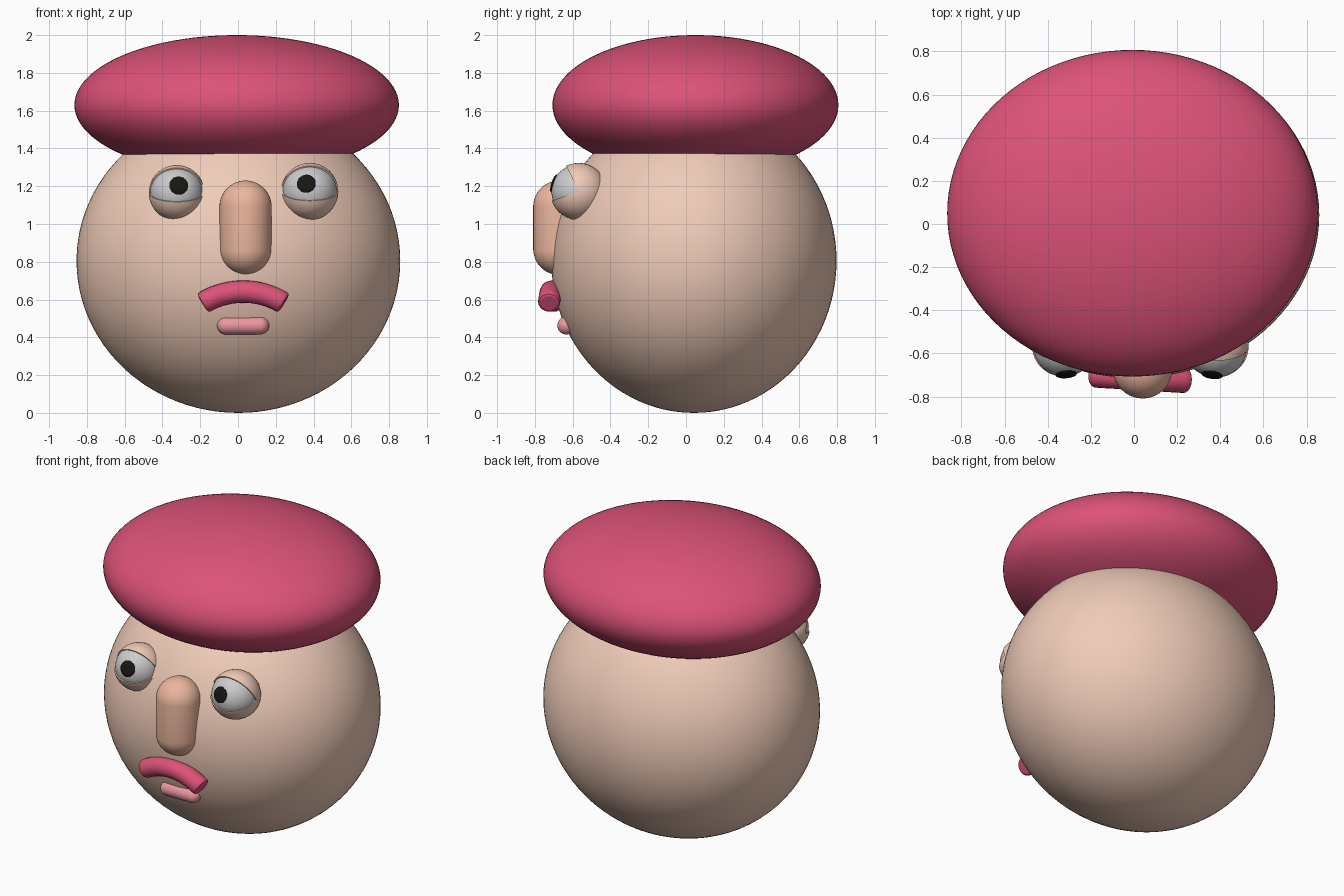
import bpy, bmesh
from math import sin, cos, pi, radians
from mathutils import Vector, Matrix

if "Cube" in bpy.data.objects:
    bpy.data.objects.remove(bpy.data.objects["Cube"])


def material(name, rgb):
    m = bpy.data.materials.new(name)
    m.diffuse_color = (*rgb, 1)
    m.use_nodes = True
    m.node_tree.nodes["Principled BSDF"].inputs["Base Color"].default_value = m.diffuse_color
    return m


SKIN = material("skin", (0.87, 0.60, 0.48))
NOSE = material("nose_skin", (0.84, 0.47, 0.34))
ROSE = material("rose", (0.72, 0.085, 0.19))
PINK = material("pink", (0.84, 0.31, 0.35))
BLACK = material("black", (0.01, 0.008, 0.006))


def finish(ob, mat):
    if mat:
        ob.data.materials.append(mat)
    bpy.ops.object.select_all(action='DESELECT')
    ob.select_set(True)
    bpy.context.view_layer.objects.active = ob
    if ob.type == 'CURVE':
        bpy.ops.object.convert(target='MESH')
    bpy.ops.object.shade_smooth_by_angle(angle=radians(40))
    return bpy.context.view_layer.objects.active


def from_bmesh(name, bm, loc, mat):
    bmesh.ops.recalc_face_normals(bm, faces=bm.faces)
    me = bpy.data.meshes.new(name)
    bm.to_mesh(me)
    bm.free()
    ob = bpy.data.objects.new(name, me)
    bpy.context.collection.objects.link(ob)
    ob.location = loc
    return finish(ob, mat)


def ellipsoid(name, loc, radii, mat, rot=None, seg=64):
    bm = bmesh.new()
    bmesh.ops.create_uvsphere(bm, u_segments=seg, v_segments=seg // 2, radius=1)
    m = Matrix.Diagonal((*radii, 1))
    bm.transform(rot @ m if rot else m)
    return from_bmesh(name, bm, loc, mat)


def capsule(name, loc, r, length, mat, rot=None):
    bm = bmesh.new()
    bmesh.ops.create_uvsphere(bm, u_segments=40, v_segments=25, radius=r)
    for v in bm.verts:
        v.co.z += (length / 2 - r) * (1 if v.co.z > 0 else -1)
    if rot:
        bm.transform(rot)
    return from_bmesh(name, bm, loc, mat)


def eyelids(name, loc, r, upper, lower):
    """Half disc spun round the x axis, leaving an open wedge at the front."""
    bm = bmesh.new()
    n, a = 24, radians(upper)
    pts = [(r * cos(pi * i / n), r * sin(pi * i / n)) for i in range(n + 1)]
    face = bm.faces.new([bm.verts.new((x, -d * cos(a), d * sin(a))) for x, d in pts])
    geom = [face, *face.edges, *face.verts]
    bmesh.ops.spin(bm, geom=geom, cent=(0, 0, 0), axis=(-1, 0, 0),
                   angle=radians(360 - upper - lower), steps=40, use_duplicate=False)
    bmesh.ops.remove_doubles(bm, verts=bm.verts, dist=1e-5)
    # drop the collapsed faces left along the spin axis and inside the solid
    bad = [f for f in bm.faces if f.calc_area() < 1e-9]
    bmesh.ops.delete(bm, geom=bad, context='FACES_ONLY')
    return from_bmesh(name, bm, loc, SKIN)


# head and beret
ellipsoid("head", (0.002, 0.042, 0.805), (0.857, 0.755, 0.805), SKIN, seg=96)
ellipsoid("beret", (-0.007, 0.05, 1.63), (0.859, 0.757, 0.37), ROSE, seg=96)

# eyes: eyeball, wedge-cut lids, pupil
for side, loc, r, look in (("left", (-0.325, -0.568, 1.165), 0.147, (0.012, 0.042)),
                           ("right", (0.38, -0.568, 1.172), 0.151, (-0.02, 0.046))):
    c, rb = Vector(loc), r - 0.007
    ellipsoid(side + "_eyeball", c, (rb, rb, rb), None, seg=48)
    eyelids(side + "_eyelids", c, r, upper=64, lower=19)
    d = Vector((look[0], -rb, look[1])).normalized()
    ellipsoid(side + "_pupil", c + d * (rb - 0.005), (0.05, 0.05, 0.012), BLACK,
              d.to_track_quat('Z', 'Y').to_matrix().to_4x4(), seg=24)

# nose
capsule("nose", (0.04, -0.671, 0.98), 0.138, 0.5, NOSE)

# upper lip: arched tube with slightly rounded ends
R, half = 0.41, radians(30)
cu = bpy.data.curves.new("upper_lip", 'CURVE')
cu.dimensions = '3D'
cu.bevel_depth = 0.059
cu.bevel_resolution = 8
cu.use_fill_caps = True
steps = [-1.06, -1.04] + [-1 + i / 10 for i in range(21)] + [1.04, 1.06]
sp = cu.splines.new('POLY')
sp.points.add(len(steps) - 1)
for p, t in zip(sp.points, steps):
    p.co = (R * sin(half * t), 0, R * cos(half * t) - R, 1)
    p.radius = 0.72 if abs(t) > 1.05 else 0.92 if abs(t) > 1.01 else 1
lip = bpy.data.objects.new("upper_lip", cu)
bpy.context.collection.objects.link(lip)
lip.location = (0.028, -0.712, 0.642)
lip.rotation_euler = (0, 0, radians(-3.5))
finish(lip, ROSE)

# lower lip
capsule("lower_lip", (0.027, -0.634, 0.462), 0.047, 0.275, PINK, Matrix.Rotation(pi / 2, 4, 'Y'))
